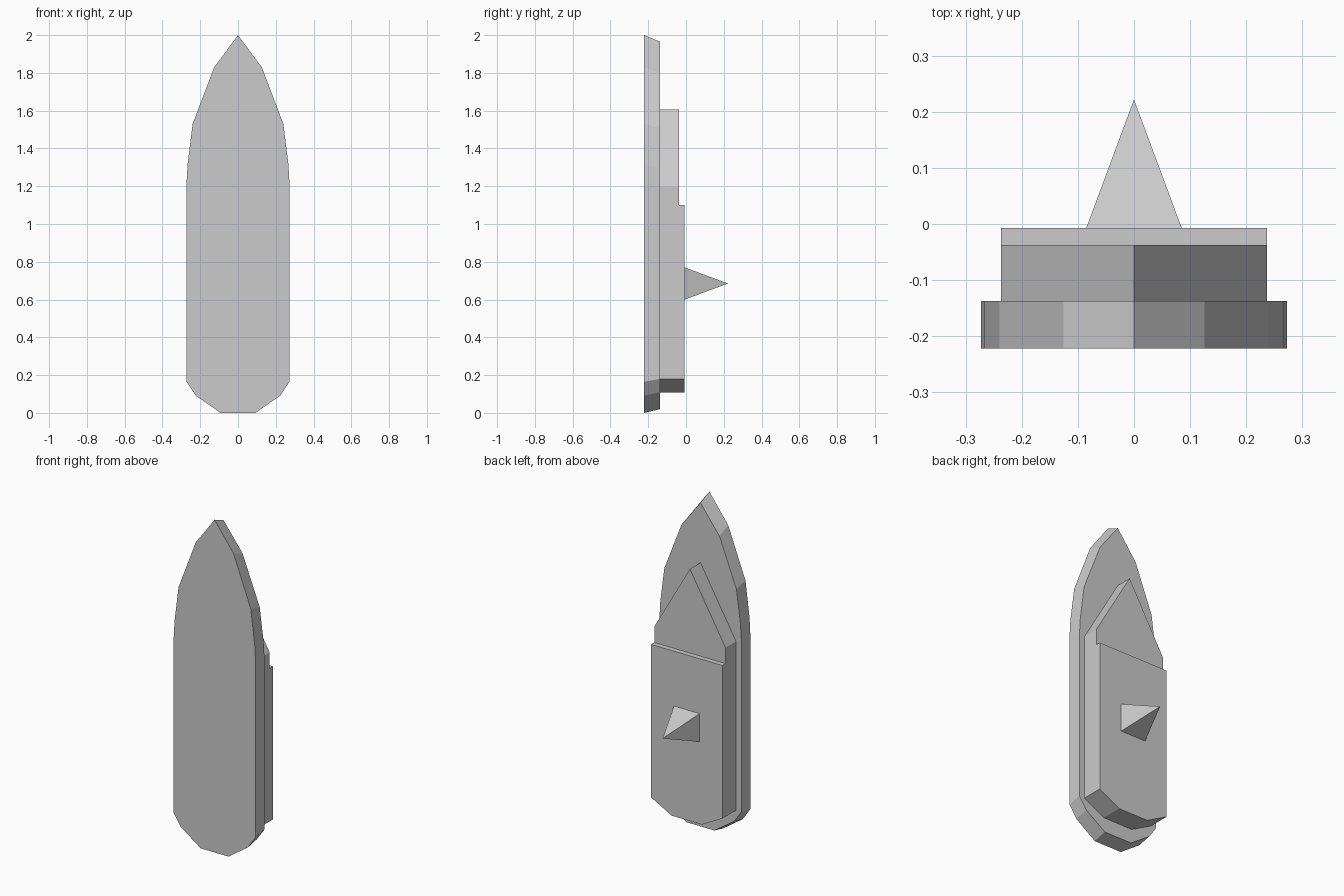
import bpy, bmesh

if "Cube" in bpy.data.objects:
    bpy.data.objects.remove(bpy.data.objects["Cube"])


def mirrored(right):
    """Close a right-hand (x, z) outline, listed top to bottom, across x = 0."""
    return right + [(-x, z) for x, z in reversed(right) if x > 0]


def loft(name, outline, y0, y1, z_scale=1.0, z_shift=0.0):
    """Flat-faced slab between y0 and y1; the far outline may shrink in z."""
    bm = bmesh.new()
    a = [bm.verts.new((x, y0, z)) for x, z in outline]
    b = [bm.verts.new((x, y1, z * z_scale + z_shift)) for x, z in outline]
    bm.faces.new(a)
    bm.faces.new(b)
    for i in range(len(a)):
        j = (i + 1) % len(a)
        bm.faces.new((a[i], a[j], b[j], b[i]))
    return finish(name, bm)


def finish(name, bm):
    bmesh.ops.recalc_face_normals(bm, faces=bm.faces)
    mesh = bpy.data.meshes.new(name)
    bm.to_mesh(mesh)
    bm.free()
    obj = bpy.data.objects.new(name, mesh)
    bpy.context.collection.objects.link(obj)
    return obj


# Hull: pointed bow at the top, blunt stern at the bottom
hull = mirrored([(0, 2.0), (0.126, 1.83), (0.24, 1.53), (0.267, 1.315),
                 (0.273, 1.205), (0.273, 0.165), (0.224, 0.092), (0.093, 0)])
loft("hull", hull, -0.222, -0.137, 0.9725, 0.02)

# Lower deck with pointed front
stern = [(0.237, 0.18), (0.10, 0.107)]
loft("lower_deck", mirrored([(0, 1.605), (0.237, 1.195)] + stern), -0.137, -0.037)

# Raised upper deck
loft("upper_deck", mirrored([(0.237, 1.10)] + stern), -0.037, -0.007)

# Four-sided mast spike
bm = bmesh.new()
r, zc = 0.085, 0.685
base = [bm.verts.new((sx * r, -0.007, zc + sz * r))
        for sx, sz in ((-1, -1), (1, -1), (1, 1), (-1, 1))]
tip = bm.verts.new((0, 0.222, zc))
bm.faces.new(base)
for i in range(4):
    bm.faces.new((base[i], base[(i + 1) % 4], tip))
finish("mast_spike", bm)
